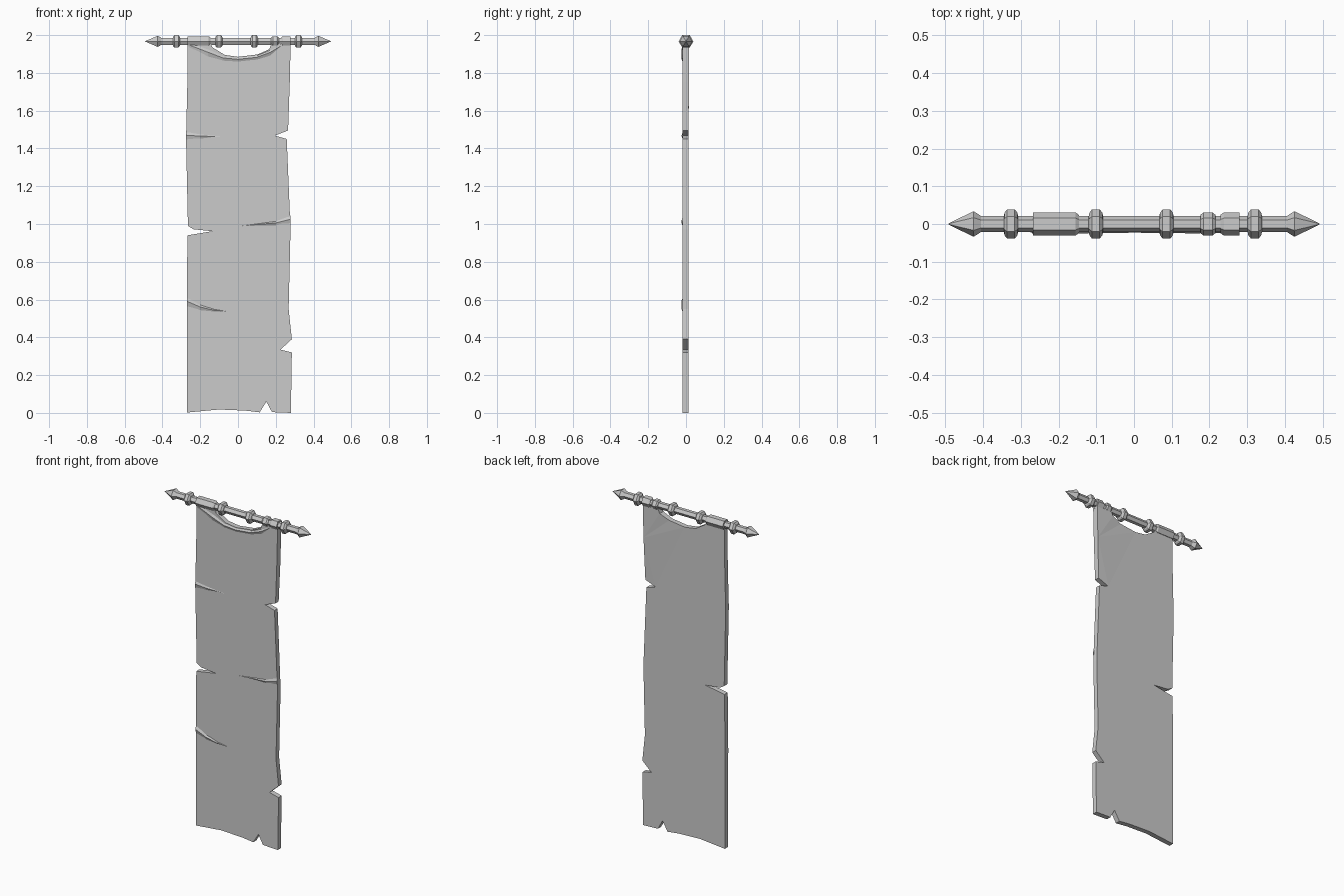
import bpy, bmesh, math
from mathutils import Vector

if "Cube" in bpy.data.objects:
    bpy.data.objects.remove(bpy.data.objects["Cube"])

grey = bpy.data.materials.new("plain grey")
grey.use_nodes = True
grey.diffuse_color = (0.6, 0.6, 0.6, 1)
grey.node_tree.nodes["Principled BSDF"].inputs["Base Color"].default_value = (0.6, 0.6, 0.6, 1)

POLE_Z = 1.967
FRONT, BACK = -0.018, 0.012


def finish(bm, name):
    bmesh.ops.recalc_face_normals(bm, faces=bm.faces)
    mesh = bpy.data.meshes.new(name)
    bm.to_mesh(mesh)
    bm.free()
    mesh.materials.append(grey)
    obj = bpy.data.objects.new(name, mesh)
    bpy.context.collection.objects.link(obj)
    return obj


def hex_lathe(name, profile):
    """Six-sided turned part along x from (x, radius) pairs."""
    bm = bmesh.new()
    rings = []
    for x, r in profile:
        rings.append([bm.verts.new((x, r * math.cos(k * math.pi / 3),
                                    POLE_Z + r * math.sin(k * math.pi / 3))) for k in range(6)])
    for a, b in zip(rings, rings[1:]):
        for k in range(6):
            n = (k + 1) % 6
            bm.faces.new((a[k], a[n], b[n], b[k]))
    bm.faces.new(rings[0])
    bm.faces.new(rings[-1])
    bmesh.ops.remove_doubles(bm, verts=bm.verts, dist=0.0001)
    return finish(bm, name)


def fold(name, path):
    """Raised crease on the cloth front from (x, z, half width, height) points."""
    bm = bmesh.new()
    rows = []
    for x, z, w, h in path:
        rows.append([bm.verts.new((x, FRONT + 0.002, z + w)),
                     bm.verts.new((x, FRONT - h, z + w * 0.2)),
                     bm.verts.new((x, FRONT + 0.002, z - w))])
    for a, b in zip(rows, rows[1:]):
        for k in range(3):
            n = (k + 1) % 3
            bm.faces.new((a[k], a[n], b[n], b[k]))
    bm.faces.new(rows[0])
    bm.faces.new(rows[-1])
    return finish(bm, name)


# Pole with pointed ends
hex_lathe("pole", [(-0.492, 0.001), (-0.425, 0.034), (-0.405, 0.021),
                   (0.405, 0.021), (0.425, 0.034), (0.492, 0.001)])

# Turned rings on the pole
for i, x in enumerate((-0.326, -0.101, 0.086, 0.32)):
    hex_lathe(f"pole_ring_{i + 1}", [(x - 0.019, 0.021), (x - 0.017, 0.03), (x - 0.01, 0.039),
                                     (x + 0.01, 0.039), (x + 0.017, 0.03), (x + 0.019, 0.021)])

# Cloth loops wrapped round the pole
hex_lathe("long_loop", [(-0.268, 0.031), (-0.155, 0.031), (-0.146, 0.024)])
hex_lathe("torn_loop", [(0.176, 0.024), (0.184, 0.031), (0.208, 0.031), (0.216, 0.024)])
hex_lathe("end_loop", [(0.229, 0.024), (0.238, 0.031), (0.279, 0.031)])

# Hanging cloth with torn edges
left_edge = [(-0.266, 1.97), (-0.268, 1.75), (-0.275, 1.45), (-0.265, 0.99), (-0.235, 0.972),
             (-0.135, 0.962), (-0.268, 0.94), (-0.27, 0.6), (-0.27, 0.002)]
bottom_edge = [(-0.1, 0.018), (0.04, 0.012), (0.115, 0.003), (0.15, 0.06), (0.18, 0.004)]
right_edge = [(0.28, 0), (0.285, 0.32), (0.225, 0.335), (0.285, 0.39), (0.268, 0.55),
              (0.278, 0.97), (0.258, 1.45), (0.195, 1.468), (0.265, 1.495), (0.274, 1.75), (0.279, 1.97)]
top_edge = [(0.237, 1.97), (0.225, 1.945), (0.212, 1.97), (0.182, 1.965), (0.165, 1.925), (0.105, 1.898),
            (0, 1.885), (-0.07, 1.895), (-0.135, 1.935), (-0.155, 1.97)]
bm = bmesh.new()
outline = [bm.verts.new((x, FRONT, z)) for x, z in left_edge + bottom_edge + right_edge + top_edge]
sheet = bm.faces.new(outline)
moved = bmesh.ops.extrude_face_region(bm, geom=[sheet])["geom"]
for v in moved:
    if isinstance(v, bmesh.types.BMVert):
        v.co.y = BACK
        if v.co.x > 0.15 and v.co.z > 1.7:
            v.co.y += 0.005
if not sheet.is_valid or sheet not in bm.faces[:]:
    bm.faces.new(outline)
elif not any(f for f in bm.faces if all(abs(v.co.y - FRONT) < 0.0001 for v in f.verts)):
    bm.faces.new(outline)
bmesh.ops.triangulate(bm, faces=[f for f in bm.faces if len(f.verts) > 4])
finish(bm, "cloth")

# Creases pulled across the cloth
fold("upper_fold", [(-0.274, 1.465, 0.026, 0.005), (-0.2, 1.462, 0.016, 0.005), (-0.08, 1.463, 0.001, 0)])
fold("middle_fold", [(0.277, 1.02, 0.026, 0.004), (0.2, 1.003, 0.014, 0.006), (0.02, 0.99, 0.001, 0)])
fold("lower_fold", [(-0.27, 0.585, 0.028, 0.007), (-0.2, 0.557, 0.018, 0.007),
                    (-0.13, 0.542, 0.01, 0.004), (-0.06, 0.537, 0.001, 0)])
fold("neck_fold", [(-0.262, 1.945, 0.02, 0.002), (-0.16, 1.905, 0.024, 0.007), (-0.08, 1.876, 0.016, 0.006),
                   (0, 1.869, 0.014, 0.005), (0.1, 1.88, 0.014, 0.006), (0.17, 1.905, 0.018, 0.007),
                   (0.225, 1.94, 0.006, 0.001)])
